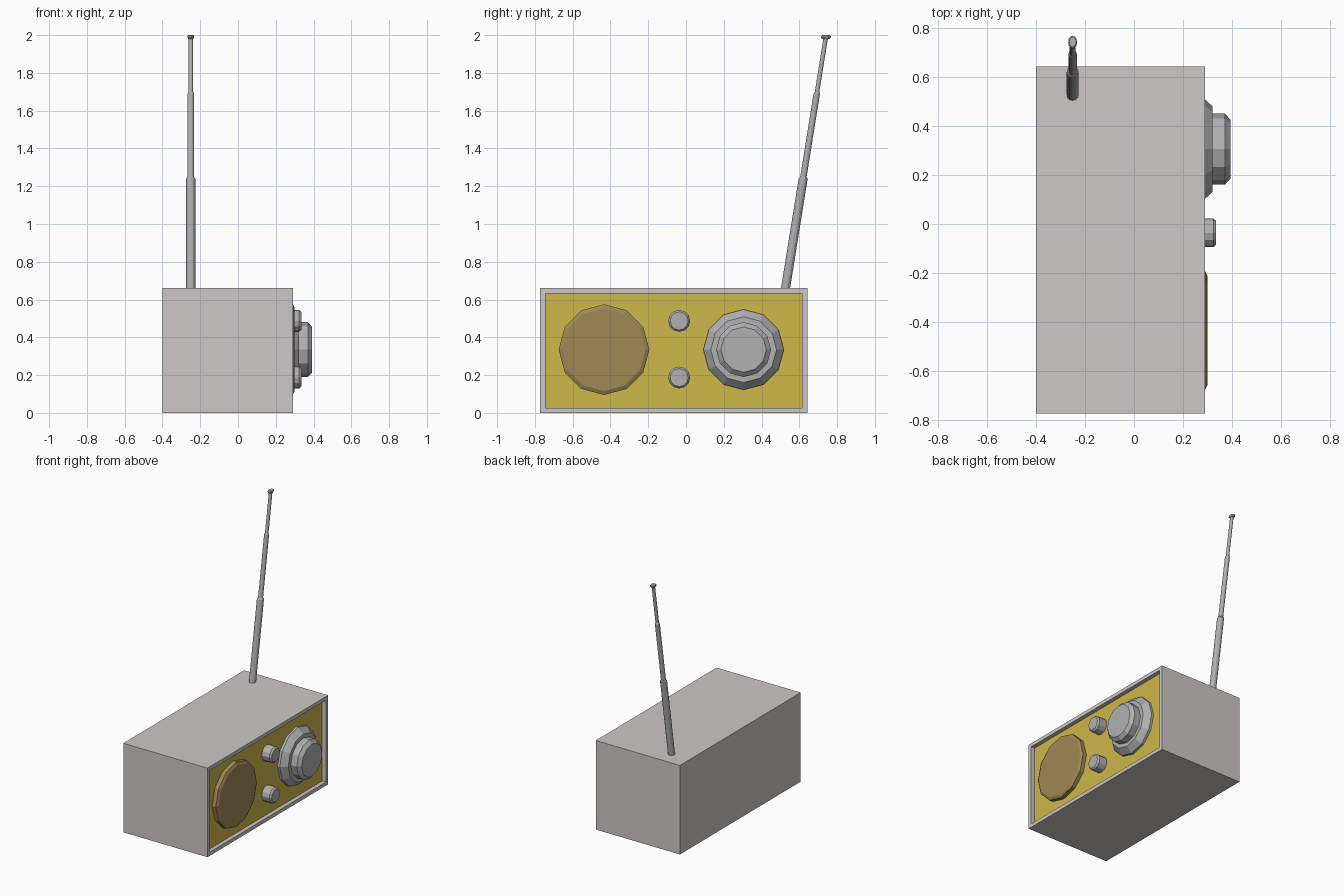
import bpy, bmesh, math
from mathutils import Matrix

if "Cube" in bpy.data.objects:
    bpy.data.objects.remove(bpy.data.objects["Cube"])


def material(name, r, g, b):
    m = bpy.data.materials.new(name)
    m.diffuse_color = (r, g, b, 1)
    m.use_nodes = True
    m.node_tree.nodes["Principled BSDF"].inputs["Base Color"].default_value = m.diffuse_color
    return m


SHELL = material("shell_grey", 0.61, 0.58, 0.57)
YELLOW = material("panel_yellow", 0.62, 0.48, 0.07)
BROWN = material("speaker_tan", 0.35, 0.25, 0.09)
METAL = material("metal_grey", 0.44, 0.44, 0.45)


def finish(bm, name, *mats):
    bmesh.ops.recalc_face_normals(bm, faces=bm.faces[:])
    me = bpy.data.meshes.new(name)
    bm.to_mesh(me)
    bm.free()
    for m in mats:
        me.materials.append(m)
    ob = bpy.data.objects.new(name, me)
    bpy.context.collection.objects.link(ob)
    return ob


def lathe(name, profile, matrix, mat, sides=12):
    """Closed flat-faced turned part; profile is (radius, height) along local z."""
    bm = bmesh.new()
    rings = []
    for r, h in profile:
        rings.append([bm.verts.new((r * math.cos(2 * math.pi * i / sides),
                                    r * math.sin(2 * math.pi * i / sides), h))
                      for i in range(sides)])
    for a, b in zip(rings, rings[1:]):
        for i in range(sides):
            j = (i + 1) % sides
            bm.faces.new((a[i], a[j], b[j], b[i]))
    bm.faces.new(rings[0][::-1])
    bm.faces.new(rings[-1])
    bm.transform(matrix)
    return finish(bm, name, mat)


def on_panel(y, z):
    # local z becomes world x, so heights are world x positions
    return Matrix.Translation((0, y, z)) @ Matrix.Rotation(math.pi / 2, 4, 'Y')


# Case with recessed coloured panel on the +x side
PANEL_X = 0.26
bm = bmesh.new()
bmesh.ops.create_cube(bm, size=1, matrix=Matrix.Translation((-0.055, -0.065, 0.33))
                      @ Matrix.Diagonal((0.69, 1.414, 0.66, 1)))
bm.normal_update()
panel = max(bm.faces, key=lambda f: f.calc_center_median().x)
bmesh.ops.inset_region(bm, faces=[panel], thickness=0.038)
ext = bmesh.ops.extrude_discrete_faces(bm, faces=[panel])
panel = ext["faces"][0]
for v in panel.verts:
    v.co.x = PANEL_X
panel.material_index = 1
finish(bm, "case", SHELL, YELLOW)

# Speaker disc
lathe("speaker", [(0.24, PANEL_X - 0.01), (0.24, 0.29), (0.22, 0.3)],
      on_panel(-0.434, 0.335), BROWN)

# Large tuning dial
lathe("tuning_dial",
      [(0.213, PANEL_X - 0.01), (0.213, 0.278), (0.174, 0.32), (0.145, 0.32),
       (0.145, 0.37), (0.12, 0.393)],
      on_panel(0.305, 0.335), METAL)

# Two small knobs
for label, z in (("upper_knob", 0.487), ("lower_knob", 0.187)):
    lathe(label, [(0.058, PANEL_X - 0.01), (0.058, 0.323), (0.048, 0.335)],
          on_panel(-0.036, z), METAL)

# Telescopic antenna leaning towards +y, sheared so its rings stay level
LEAN = 0.1605
shear = Matrix.Identity(4)
shear[1][2] = LEAN
place = Matrix.Translation((-0.25, 0.527 - LEAN * 0.66, 0)) @ shear
lathe("antenna_rod",
      [(0.024, 0.64), (0.024, 1.24), (0.017, 1.25), (0.017, 1.69),
       (0.012, 1.7), (0.012, 1.985)], place, METAL)
lathe("antenna_tip", [(0.013, 1.98), (0.018, 1.987), (0.018, 1.995), (0.014, 2.0)],
      place @ Matrix.Diagonal((1, 1.45, 1, 1)), METAL)
